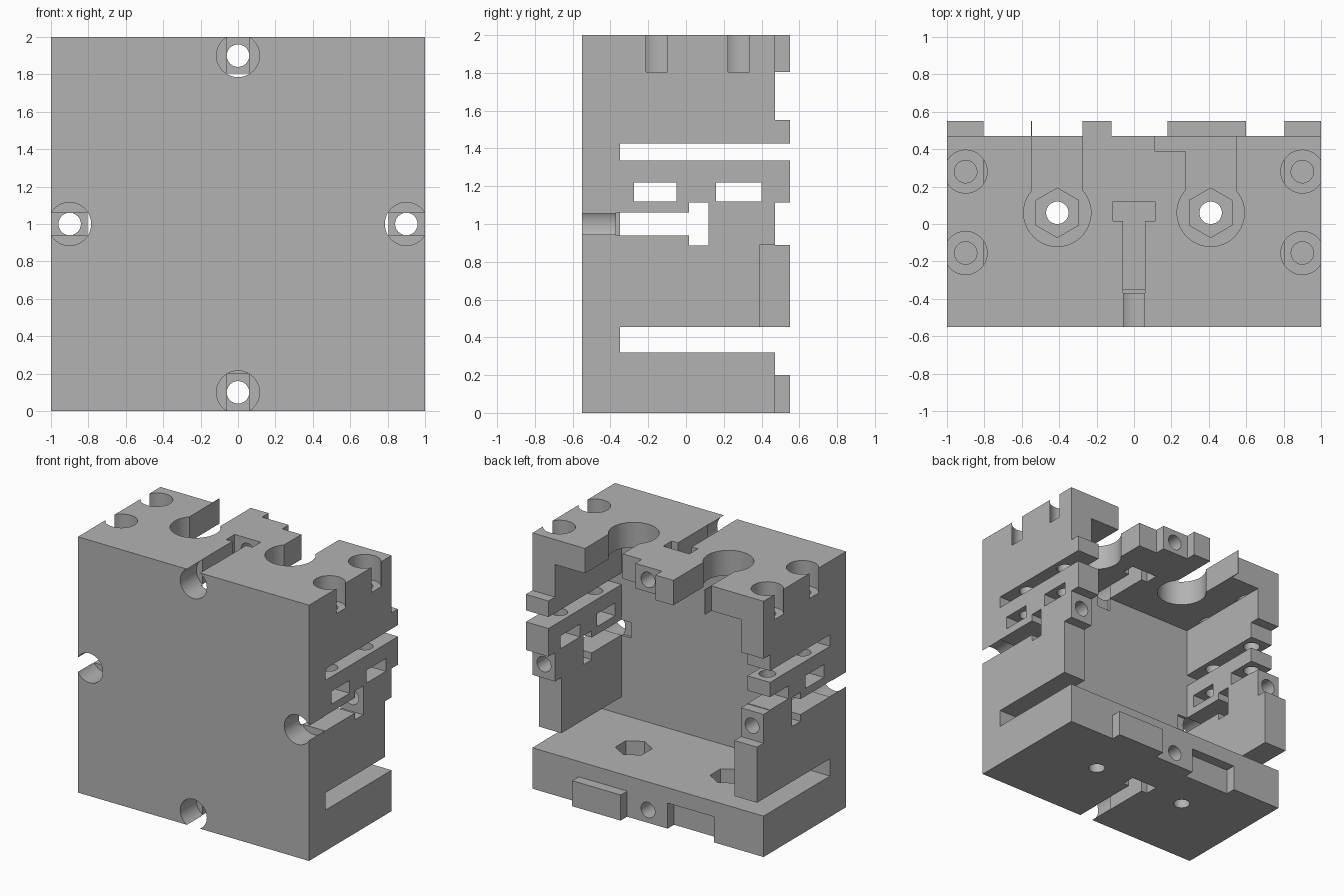
import bpy, math
from mathutils import Vector

cube = bpy.data.objects.get("Cube")
if cube:
    bpy.data.objects.remove(cube, do_unlink=True)

grey = bpy.data.materials.new("plain_grey")
grey.use_nodes = True
tone = (0.45, 0.45, 0.45, 1)
grey.diffuse_color = tone
grey.node_tree.nodes["Principled BSDF"].inputs["Base Color"].default_value = tone

FRONT, INNER, REAR, FAR = -0.55, -0.35, 0.47, 0.7   # depth planes
WALL, FLOOR, ROOF = 0.805, 0.32, 1.805              # cavity limits
NOTCH, TAB = 0.39, 0.55
BORE, BOLT = 0.115, 0.06


def box(name, x, y, z):
    lo, hi = Vector((x[0], y[0], z[0])), Vector((x[1], y[1], z[1]))
    bpy.ops.mesh.primitive_cube_add(size=1, location=(lo + hi) / 2)
    ob = bpy.context.object
    ob.name = name
    ob.scale = hi - lo
    bpy.ops.object.transform_apply(location=True, rotation=True, scale=True)
    return ob


def rod(name, radius, axis, a, b, span, sides=48):
    """Prism along y (a=x, b=z) or along z (a=x, b=y)."""
    mid, length = sum(span) / 2, span[1] - span[0]
    along_y = axis == "y"
    bpy.ops.mesh.primitive_cylinder_add(
        vertices=sides, radius=radius, depth=length,
        location=(a, mid, b) if along_y else (a, b, mid),
        rotation=(math.pi / 2 if along_y else 0, 0, 0))
    ob = bpy.context.object
    ob.name = name
    bpy.ops.object.transform_apply(location=True, rotation=True, scale=True)
    return ob


body = box("housing_block", (-1, 1), (FRONT, REAR), (0, 2))
body.data.materials.append(grey)


def combine(tool, operation="DIFFERENCE"):
    tool.hide_render = True
    mod = body.modifiers.new(tool.name, "BOOLEAN")
    mod.operation = operation
    mod.solver = "EXACT"
    mod.object = tool
    bpy.context.view_layer.objects.active = body
    bpy.ops.object.modifier_apply(modifier=mod.name)
    bpy.data.objects.remove(tool, do_unlink=True)


# Locating tabs on the rear edges
for name, x, z in (
        ("top_tab", (-0.55, -0.12), (ROOF, 2)),
        ("bottom_tab", (0.18, 0.6), (0, 0.2)),
        ("left_tab", (WALL, 1), (1.115, 1.55)),
        ("right_tab", (-1, -WALL), (0.4, 0.89))):
    combine(box(name, x, (0.3, TAB), z), "UNION")

# Main cavity, open at the rear
combine(box("cavity", (-WALL, WALL), (INNER, FAR), (FLOOR, ROOF)))

# Matching notches opposite the tabs
for name, x, z in (
        ("top_notch", (0.11, 0.5), (1.7, 2.1)),
        ("bottom_notch", (-0.57, -0.17), (-0.1, 0.2)),
        ("left_notch", (0.7, 1.1), (0.4, 0.89)),
        ("right_notch", (-1.1, -0.7), (1.115, 1.55))):
    combine(box(name, x, (NOTCH, FAR), z))

# Long slots and nut windows through both side walls
for sx in (-1, 1):
    x = sorted((sx * 0.7, sx * 1.1))
    for z in ((FLOOR, 0.455), (1.335, 1.425)):
        combine(box("wall_slot", x, (INNER, FAR), z))
    for y in ((-0.275, -0.05), (0.16, 0.4)):
        combine(box("nut_window", x, y, (1.12, 1.22)))

# Access slots and hexagonal nut pockets with bolt holes
for sx in (-1, 1):
    x = sx * 0.41
    combine(rod("access_bore", 0.18, "z", x, 0.06, (1.7, 2.1), 64))
    combine(box("access_slot", (x - 0.135, x + 0.135), (0.06, FAR), (1.7, 2.1)))
    combine(rod("nut_pocket", 0.132, "z", x, 0.06, (0.16, 0.4), 6))
    combine(rod("floor_hole", BOLT, "z", x, 0.06, (-0.1, 0.3)))

# Vertical bolts down into the side walls
for x in (-0.9, 0.9):
    for y in (-0.155, 0.28):
        combine(rod("wall_bore", BORE, "z", x, y, (ROOF, 2.1)))
        combine(rod("wall_hole", BOLT, "z", x, y, (1.15, 1.9)))

# Bolt channels with T-shaped nut slots in the middle of each edge
for x, z in ((0, 1.9), (0, 0.1), (-0.9, 1), (0.9, 1)):
    combine(rod("front_bore", BORE, "y", x, z, (-0.7, INNER)))
    combine(rod("rear_hole", BOLT, "y", x, z, (0.05, FAR)))
    for half, y in ((0.06, (INNER - 0.02, 0.02)), (0.113, (0.015, 0.12))):
        if x == 0:
            span_x, span_z = (-half, half), ((1.7, 2.1) if z > 1 else (-0.1, 0.2))
        else:
            span_x, span_z = sorted((x * 0.8, x * 1.2)), (z - half, z + half)
        combine(box("t_slot", span_x, y, span_z))

# Finish
bpy.ops.object.select_all(action="DESELECT")
body.select_set(True)
bpy.context.view_layer.objects.active = body
bpy.ops.object.shade_smooth_by_angle(angle=math.radians(25))
